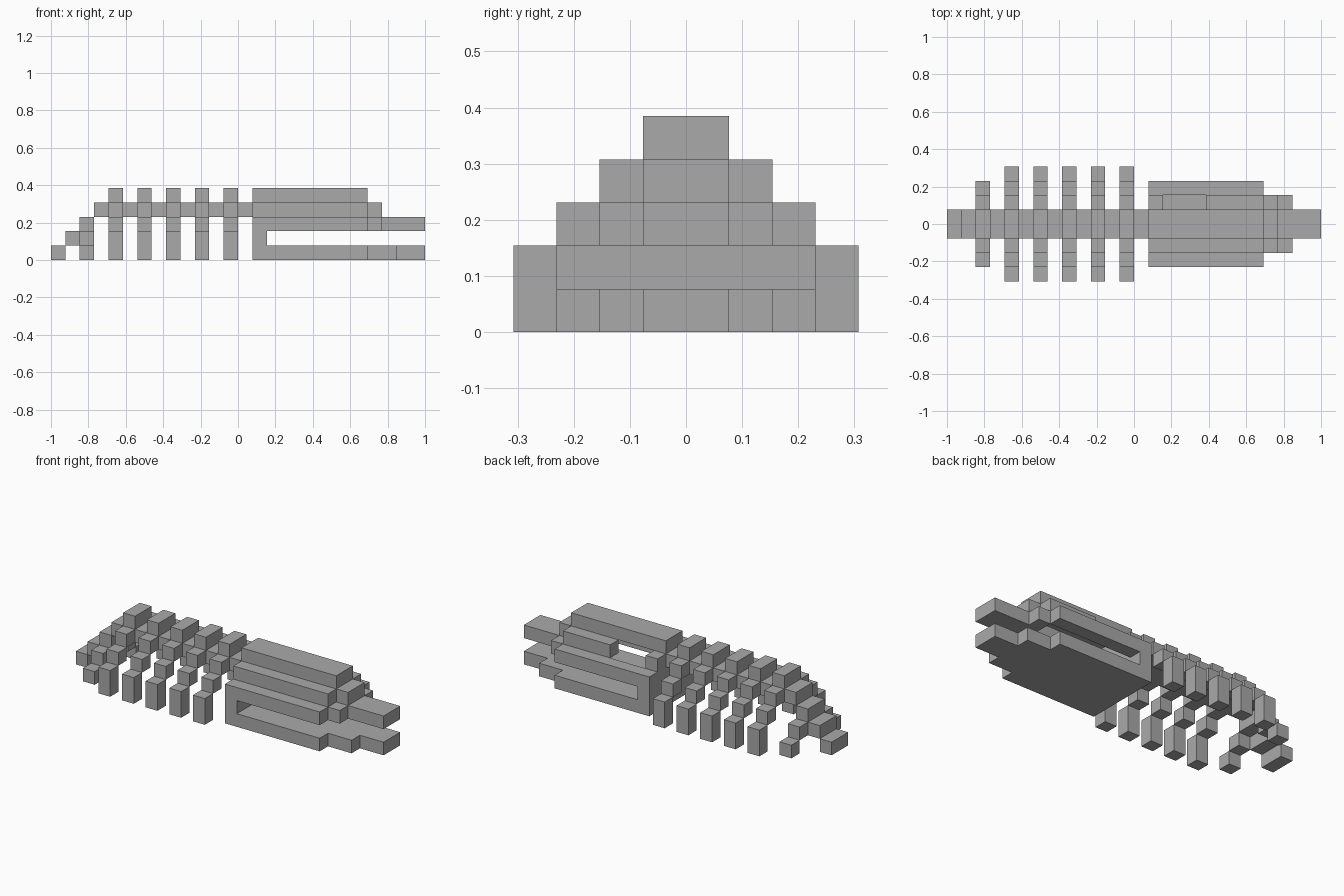
import bpy
import bmesh
from mathutils import Matrix, Vector

cube = bpy.data.objects.get("Cube")
if cube:
    bpy.data.objects.remove(cube, do_unlink=True)

U = 1 / 13          # size of one block
LENGTH = 26         # model length in blocks

bone = bpy.data.materials.new("bone_grey")
bone.use_nodes = True
GREY = (0.4, 0.4, 0.4, 1)
bone.diffuse_color = GREY
bone.node_tree.nodes["Principled BSDF"].inputs["Base Color"].default_value = GREY


def part(name, boxes):
    """Make one object from boxes given as (x range, y range, z range) in blocks."""
    bm = bmesh.new()
    for spans in boxes:
        low = Vector([s[0] for s in spans])
        high = Vector([s[1] for s in spans])
        middle = (low + high) / 2 - Vector((LENGTH / 2, 0, 0))
        matrix = Matrix.Translation(middle * U) @ Matrix.Diagonal(((high - low) * U).to_4d())
        bmesh.ops.create_cube(bm, size=1, matrix=matrix)
    mesh = bpy.data.meshes.new(name)
    bm.to_mesh(mesh)
    bm.free()
    mesh.materials.append(bone)
    obj = bpy.data.objects.new(name, mesh)
    bpy.context.collection.objects.link(obj)
    return obj


def mid(half):
    return (-half, half)


def pair(x, y, z):
    """The same box on both sides of the centre line."""
    return [(x, y, z), (x, (-y[1], -y[0]), z)]


# Backbone and tail stepping down to the ground
part("backbone", [((3, 14), mid(1), (3, 4))])
part("tail", [((i, i + 1), mid(1), (i, i + 1)) for i in range(3)])
part("tail_ribs", pair((2, 3), (1, 2), (1, 2)) + pair((2, 3), (2, 3), (0, 1)))

# Five rib pairs, each with a raised vertebra
for n in range(5):
    x = (4 + 2 * n, 5 + 2 * n)
    part(f"vertebra_{n + 1}", [(x, mid(1), (4, 5))])
    part(f"rib_pair_{n + 1}",
         pair(x, (1, 2), (3, 4)) + pair(x, (2, 3), (2, 3)) + pair(x, (3, 4), (0, 2)))

# Hollow skull: back wall, roof and stepped sides, with one opening on the +y side
part("skull_back", [((14, 15), mid(3), (1, 3)), ((14, 15), mid(2), (3, 4))])
part("skull_roof", [((14, 22), mid(1), (4, 5))])
part("skull_upper_sides", [((15, 22), (-2, -1), (3, 4)), ((18, 22), (1, 2), (3, 4))])
part("skull_lower_sides", pair((15, 22), (2, 3), (2, 3)))

# Upper jaw
part("snout_bridge", [((22, 23), mid(1), (3, 4)), ((22, 23), mid(2), (2, 3))])
part("upper_jaw", [((23, 26), mid(1), (2, 3))])

# Lower jaw narrowing to the front
part("lower_jaw", [((14, 22), mid(3), (0, 1)), ((22, 24), mid(2), (0, 1)),
                   ((24, 26), mid(1), (0, 1))])
